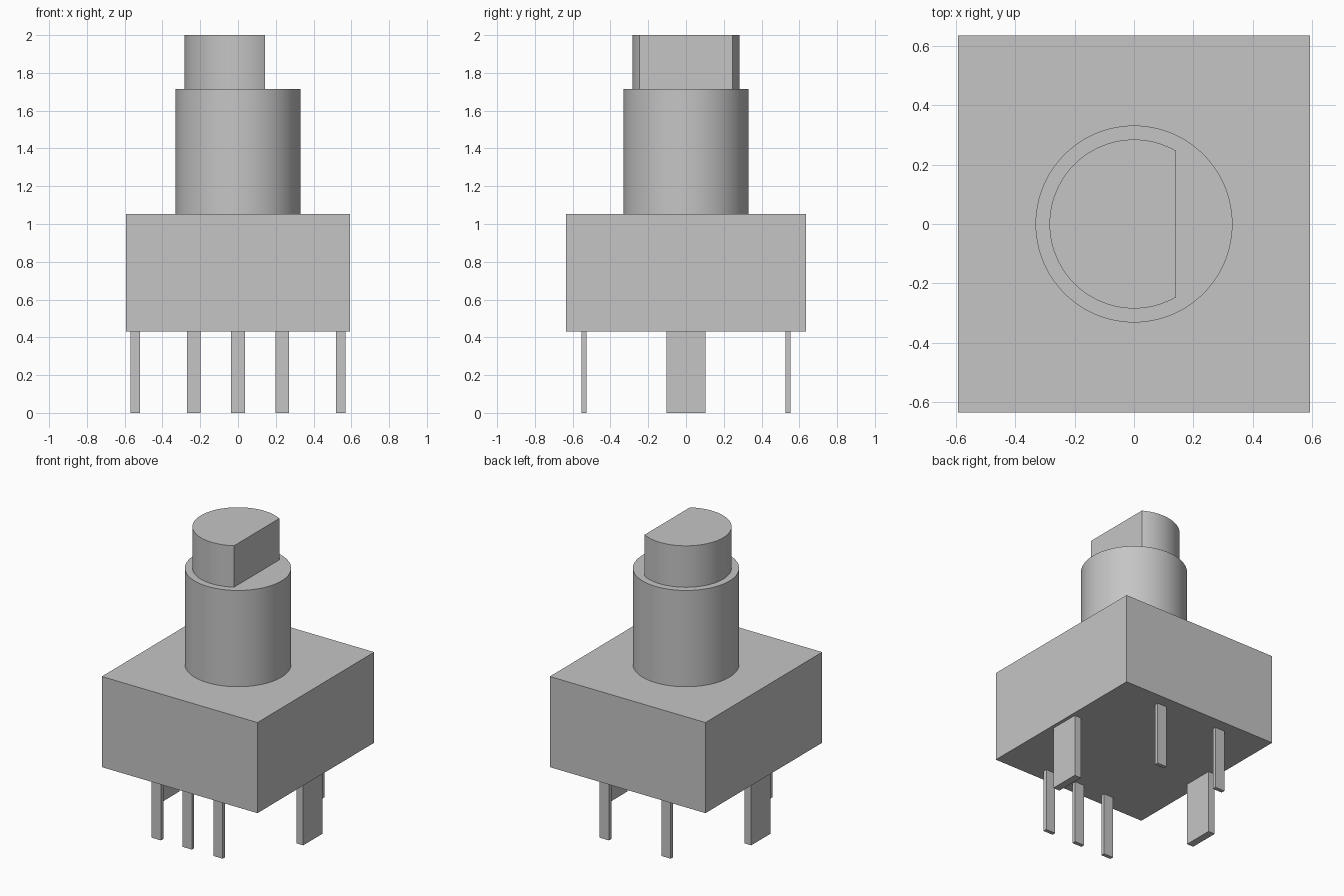
import bpy
import bmesh
import math

cube = bpy.data.objects.get("Cube")
if cube:
    bpy.data.objects.remove(cube, do_unlink=True)

GREY = (0.56, 0.56, 0.56, 1)
grey = bpy.data.materials.new("plain_grey")
grey.use_nodes = True
grey.diffuse_color = GREY
grey.node_tree.nodes["Principled BSDF"].inputs["Base Color"].default_value = GREY


def prism(name, outline, z0, z1, smooth=False):
    """Extrude a flat outline from z0 up to z1."""
    bm = bmesh.new()
    face = bm.faces.new([bm.verts.new((x, y, z0)) for x, y in outline])
    ext = bmesh.ops.extrude_face_region(bm, geom=[face], use_keep_orig=True)
    top = [v for v in ext["geom"] if isinstance(v, bmesh.types.BMVert)]
    bmesh.ops.translate(bm, verts=top, vec=(0, 0, z1 - z0))
    bmesh.ops.recalc_face_normals(bm, faces=bm.faces)
    mesh = bpy.data.meshes.new(name)
    bm.to_mesh(mesh)
    bm.free()
    mesh.materials.append(grey)
    obj = bpy.data.objects.new(name, mesh)
    bpy.context.collection.objects.link(obj)
    if smooth:
        bpy.ops.object.select_all(action="DESELECT")
        obj.select_set(True)
        bpy.context.view_layer.objects.active = obj
        bpy.ops.object.shade_smooth_by_angle(angle=math.radians(30))
    return obj


def box(name, x, y, width, depth, z0, z1):
    w, d = width / 2, depth / 2
    corners = [(x - w, y - d), (x + w, y - d), (x + w, y + d), (x - w, y + d)]
    return prism(name, corners, z0, z1)


def arc(radius, start, end, steps):
    angles = [start + (end - start) * i / steps for i in range(steps + 1)]
    return [(radius * math.cos(a), radius * math.sin(a)) for a in angles]


BODY_BOTTOM, BODY_TOP, COLLAR_TOP, SHAFT_TOP = 0.43, 1.053, 1.715, 2.0

# Housing and round collar
box("housing", 0, 0, 1.184, 1.268, BODY_BOTTOM, BODY_TOP)
prism("collar", arc(0.331, 0, math.tau, 96)[:-1], BODY_TOP, COLLAR_TOP, smooth=True)

# D-shaped shaft, with its flat facing +x
SHAFT_RADIUS, FLAT_X = 0.284, 0.142
cut = math.acos(FLAT_X / SHAFT_RADIUS)
prism("shaft", arc(SHAFT_RADIUS, cut, math.tau - cut, 72), COLLAR_TOP, SHAFT_TOP, smooth=True)

# Three contact pins at the front, two at the back
PIN_X, PIN_Y = 0.235, 0.54
for label, y, columns in (("front", -PIN_Y, (-1, 0, 1)), ("back", PIN_Y, (-1, 1))):
    for i, column in enumerate(columns, 1):
        box(f"{label}_pin_{i}", column * PIN_X, y, 0.072, 0.026, 0, BODY_BOTTOM)

# Wide mounting tabs on both sides
for label, side in (("left", 1), ("right", -1)):
    box(f"{label}_mounting_tab", side * 0.544, 0, 0.05, 0.208, 0, BODY_BOTTOM)
